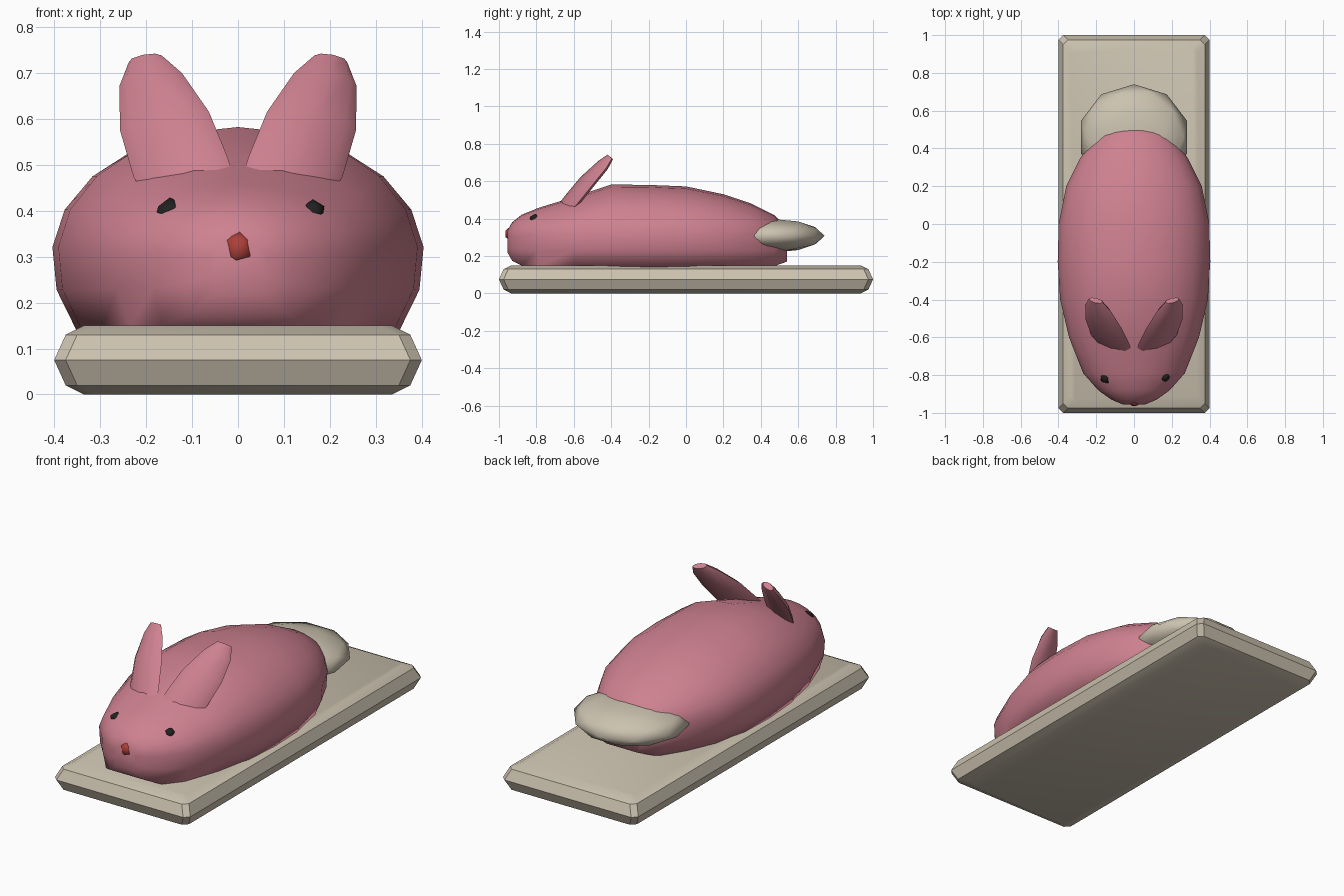
import bpy, bmesh, math
from mathutils import Vector

cube = bpy.data.objects.get("Cube")
if cube:
    bpy.data.objects.remove(cube, do_unlink=True)


def material(name, rgb):
    m = bpy.data.materials.new(name)
    m.use_nodes = True
    m.diffuse_color = (*rgb, 1)
    m.node_tree.nodes["Principled BSDF"].inputs["Base Color"].default_value = (*rgb, 1)
    return m


pink = material("dusty pink", (0.62, 0.22, 0.28))
cream = material("cream", (0.6, 0.54, 0.43))
red = material("nose red", (0.42, 0.05, 0.04))
black = material("eye black", (0.015, 0.015, 0.015))


def loft(name, rings, mat, angle):
    """Skin a list of equal-length closed rings and cap both ends."""
    bm = bmesh.new()
    loops = [[bm.verts.new(p) for p in ring] for ring in rings]
    n = len(loops[0])
    for a, b in zip(loops, loops[1:]):
        for i in range(n):
            j = (i + 1) % n
            bm.faces.new((a[i], a[j], b[j], b[i]))
    bm.faces.new(loops[0])
    bm.faces.new(loops[-1])
    bmesh.ops.recalc_face_normals(bm, faces=bm.faces)
    mesh = bpy.data.meshes.new(name)
    bm.to_mesh(mesh)
    bm.free()
    obj = bpy.data.objects.new(name, mesh)
    bpy.context.collection.objects.link(obj)
    finish(obj, mat, angle)
    return obj


def finish(obj, mat, angle):
    obj.data.materials.append(mat)
    bpy.ops.object.select_all(action='DESELECT')
    obj.select_set(True)
    bpy.context.view_layer.objects.active = obj
    bpy.ops.object.shade_smooth_by_angle(angle=math.radians(angle))


def blob(name, loc, size, mat, detail=1, angle=60):
    bpy.ops.mesh.primitive_ico_sphere_add(subdivisions=detail, radius=1, location=loc)
    obj = bpy.context.object
    obj.name = name
    obj.scale = size
    bpy.ops.object.transform_apply(location=False, rotation=False, scale=True)
    finish(obj, mat, angle)
    return obj


# Base slab with softened edges and clipped corners
def slab_ring(hx, hy, z, c=0.025):
    return [(x, y, z) for x, y in (
        (hx - c, -hy), (hx, c - hy), (hx, hy - c), (hx - c, hy),
        (c - hx, hy), (-hx, hy - c), (-hx, c - hy), (c - hx, -hy))]


loft("base_slab", [slab_ring(0.4 - d, 1 - d, z) for d, z in
     ((0.065, 0), (0.025, 0.02), (0, 0.075), (0.025, 0.13), (0.065, 0.15))], cream, 35)


# Body: domed sections with a flat underside; (y, half width, top, bottom)
def body_ring(y, w, top, bottom):
    mid = min(0.3, (top + bottom) / 2 + 0.02)
    ring = []
    for i in range(15):
        a = math.radians(-30 + 240 * i / 14)
        h = top - mid if math.sin(a) > 0 else 2 * (mid - bottom)
        ring.append((w * math.cos(a), y, mid + h * math.sin(a)))
    return ring


sections = [(-0.955, 0.06, 0.335, 0.22), (-0.93, 0.12, 0.38, 0.175),
            (-0.88, 0.19, 0.42, 0.15), (-0.79, 0.27, 0.457, 0.142),
            (-0.6, 0.345, 0.515, 0.14), (-0.4, 0.392, 0.582, 0.14),
            (-0.2, 0.405, 0.58, 0.138), (0, 0.4, 0.572, 0.14),
            (0.2, 0.36, 0.53, 0.142), (0.35, 0.285, 0.48, 0.145),
            (0.47, 0.2, 0.42, 0.145), (0.54, 0.11, 0.35, 0.17)]
loft("body", [body_ring(*s) for s in sections], pink, 70)

# Wide flattened tail
blob("tail", (0, 0.46, 0.308), (0.295, 0.28, 0.09), cream, 2, 70)

# Ears: leaning back and outward, flat oval sections
for side, label in ((1, "left"), (-1, "right")):
    across = Vector((0.95, 0.25, -0.2)).normalized()
    along = Vector((0.1, 0.26, 0.29)).normalized()
    out = along.cross(across).normalized()
    rings = []
    for x, y, z, w, t in ((0.1, -0.66, 0.44, 0.1, 0.025), (0.125, -0.612, 0.495, 0.108, 0.03),
                          (0.16, -0.53, 0.595, 0.102, 0.03), (0.19, -0.445, 0.685, 0.072, 0.026),
                          (0.202, -0.405, 0.73, 0.038, 0.016)):
        ring = []
        for i in range(8):
            a = math.tau * i / 8
            p = Vector((x, y, z)) + across * w * math.cos(a) + out * t * math.sin(a)
            ring.append((p.x * side, p.y, p.z))
        rings.append(ring)
    loft(label + "_ear", rings, pink, 60)

# Face
blob("right_eye", (-0.148, -0.812, 0.393), (0.036, 0.036, 0.036), black)
blob("left_eye", (0.163, -0.808, 0.397), (0.028, 0.03, 0.028), black)
blob("nose", (0.002, -0.94, 0.318), (0.035, 0.028, 0.04), red)
